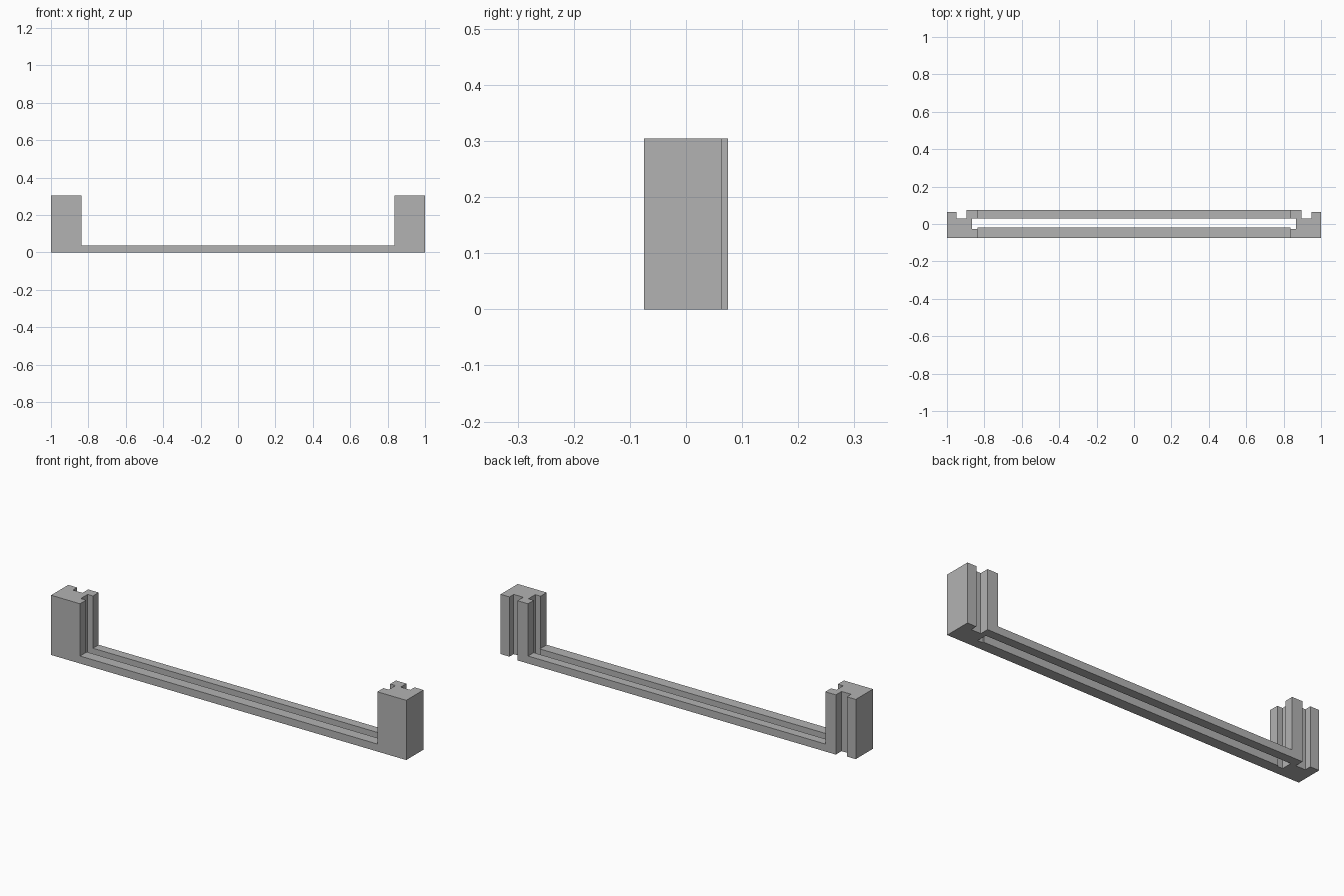
import bpy
import bmesh
from mathutils import Vector

if "Cube" in bpy.data.objects:
    bpy.data.objects.remove(bpy.data.objects["Cube"])

HEIGHT, BASE, DEPTH = 0.304, 0.038, 0.075
POST_IN = 0.837

grey = bpy.data.materials.new("plain grey")
grey.use_nodes = True
colour = (0.45, 0.45, 0.45, 1)
grey.diffuse_color = colour
grey.node_tree.nodes["Principled BSDF"].inputs["Base Color"].default_value = colour


def extrude_profile(name, points, direction):
    """Closed prism: a flat outline pushed along a direction."""
    bm = bmesh.new()
    face = bm.faces.new([bm.verts.new(p) for p in points])
    top = bmesh.ops.extrude_face_region(bm, geom=[face])["geom"]
    moved = [v for v in top if isinstance(v, bmesh.types.BMVert)]
    bmesh.ops.translate(bm, verts=moved, vec=Vector(direction))
    bmesh.ops.recalc_face_normals(bm, faces=bm.faces)
    mesh = bpy.data.meshes.new(name)
    bm.to_mesh(mesh)
    bm.free()
    mesh.materials.append(grey)
    obj = bpy.data.objects.new(name, mesh)
    bpy.context.collection.objects.link(obj)
    return obj


def mirrored(half):
    """Complete an outline across x = 0."""
    return half + [(-x, v) for x, v in reversed(half)]


# U-shaped body: a long base with an upright post at each end
outline = mirrored([(1, 0), (1, HEIGHT), (POST_IN, HEIGHT), (POST_IN, BASE)])
frame = extrude_profile("slotted_frame", [(x, -DEPTH, z) for x, z in outline],
                        (0, 2 * DEPTH, 0))

# Long through slot, slightly wider where it bites into the posts
slot = mirrored([(POST_IN, -0.02), (POST_IN, -0.026), (0.867, -0.026), (0.867, 0.029)])
cutters = [extrude_profile("slot_cutter", [(x, y, -0.1) for x, y in slot], (0, 0, 1))]

# Rear groove and recessed outer corner on each post
groove = [(0.896, 0.029), (0.95, 0.029), (0.95, 0.063),
          (1.1, 0.063), (1.1, 0.1), (0.896, 0.1)]
for side in (-1, 1):
    cutters.append(extrude_profile("groove_cutter",
                                   [(side * x, y, -0.1) for x, y in groove], (0, 0, 1)))

bpy.context.view_layer.objects.active = frame
for cutter in cutters:
    cutter.hide_render = True
    mod = frame.modifiers.new(cutter.name, 'BOOLEAN')
    mod.operation = 'DIFFERENCE'
    mod.solver = 'EXACT'
    mod.object = cutter
    bpy.ops.object.modifier_apply(modifier=mod.name)
    bpy.data.objects.remove(cutter)
